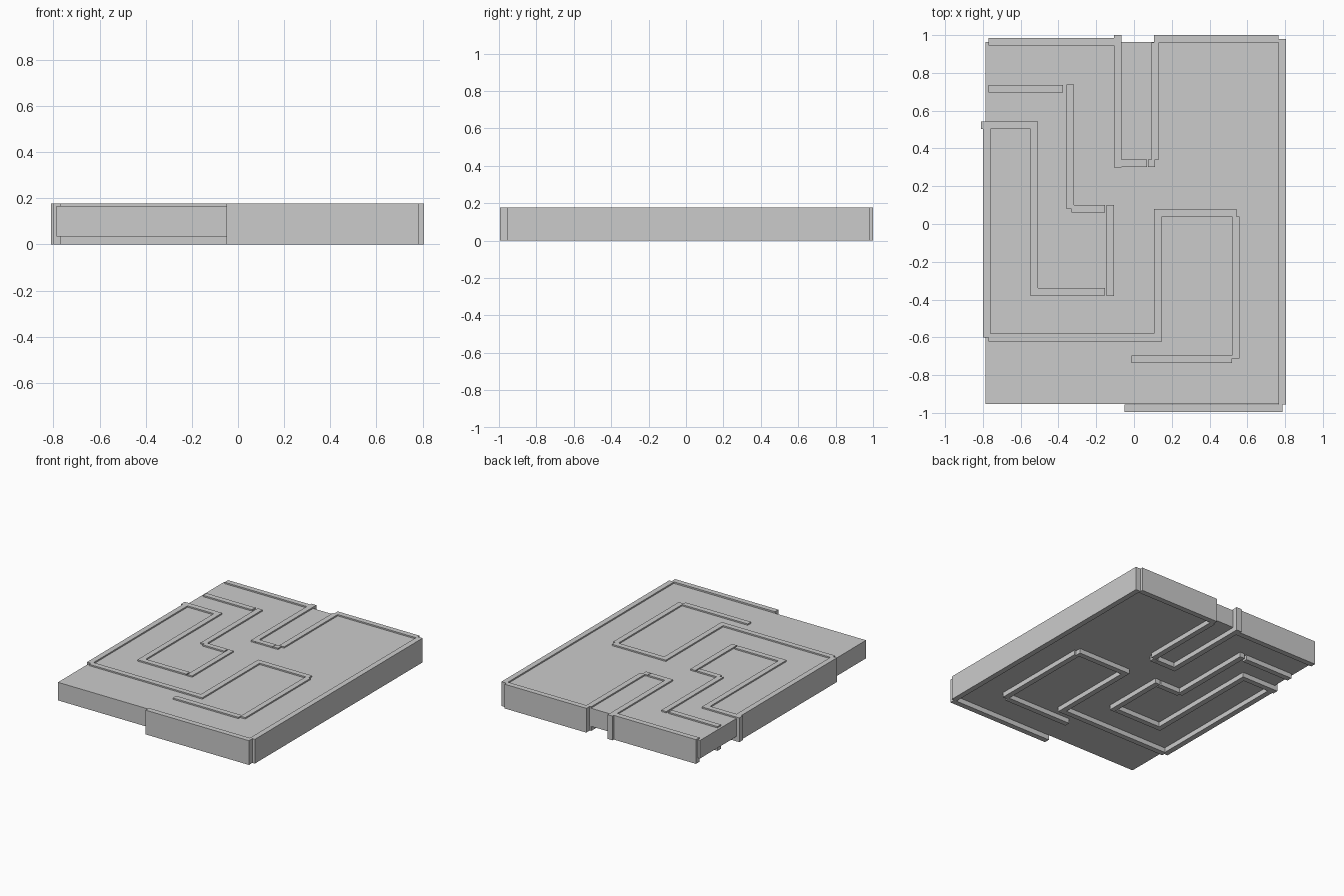
import bpy
import bmesh
from mathutils import Matrix, Vector

if "Cube" in bpy.data.objects:
    bpy.data.objects.remove(bpy.data.objects["Cube"], do_unlink=True)

grey = bpy.data.materials.new("plain_grey")
grey.use_nodes = True
colour = (0.6, 0.6, 0.6, 1)
grey.diffuse_color = colour
grey.node_tree.nodes["Principled BSDF"].inputs["Base Color"].default_value = colour

WALL_TOP = 0.177
WALL = 0.04  # wall thickness


def box(name, x0, x1, y0, y1, z0=0.0, z1=WALL_TOP):
    """Add a flat-faced box spanning the given limits."""
    bm = bmesh.new()
    size = Vector((x1 - x0, y1 - y0, z1 - z0))
    centre = Vector((x0 + x1, y0 + y1, z0 + z1)) / 2
    bmesh.ops.create_cube(bm, size=1, matrix=Matrix.Translation(centre) @ Matrix.Diagonal(size.to_4d()))
    mesh = bpy.data.meshes.new(name)
    bm.to_mesh(mesh)
    bm.free()
    mesh.materials.append(grey)
    obj = bpy.data.objects.new(name, mesh)
    bpy.context.collection.objects.link(obj)
    return obj


def wall_x(name, y, x0, x1):
    """Wall running left to right, centred on y."""
    box(name, x0, x1, y - WALL / 2, y + WALL / 2)


def wall_y(name, x, y0, y1):
    """Wall running front to back, centred on x."""
    box(name, x - WALL / 2, x + WALL / 2, y0, y1)


# Floor slab, set between the top and bottom of the walls
box("floor_slab", -0.787, 0.785, -0.953, 0.963, 0.035, 0.167)

# Outer walls
wall_x("front_wall", -0.975, -0.05, 0.785)
wall_y("left_side_wall", 0.785, -0.955, 0.98)
wall_x("back_left_wall", 0.98, 0.105, 0.765)
wall_x("back_right_wall", 0.965, -0.77, -0.107)
wall_y("right_side_wall", -0.779, -0.60, 0.503)

# Entrance alcove at the back
wall_y("alcove_right_wall", -0.087, 0.30, 1.0)
wall_x("alcove_end_wall", 0.321, -0.107, 0.068)
wall_x("alcove_corner_wall", 0.321, 0.073, 0.112)
wall_y("alcove_left_wall", 0.113, 0.342, 0.96)

# Winding corridor
wall_x("corridor_back_wall", 0.716, -0.77, -0.375)
wall_y("corridor_long_wall", -0.337, 0.08, 0.738)
wall_x("corridor_step_wall", 0.08, -0.33, -0.153)
wall_y("corridor_short_wall", -0.125, -0.38, 0.10)

# Right room
wall_x("room_front_wall", -0.359, -0.547, -0.153)
wall_y("room_inner_wall", -0.527, -0.38, 0.54)
wall_x("room_back_wall", 0.522, -0.81, -0.508)

# Front partition and hooked inner room
wall_x("partition_wall", -0.601, -0.77, 0.108)
wall_y("hook_right_wall", 0.127, -0.622, 0.08)
wall_x("hook_back_wall", 0.06, 0.107, 0.543)
wall_y("hook_left_wall", 0.538, -0.713, 0.04)
wall_x("hook_front_wall", -0.715, -0.012, 0.518)
